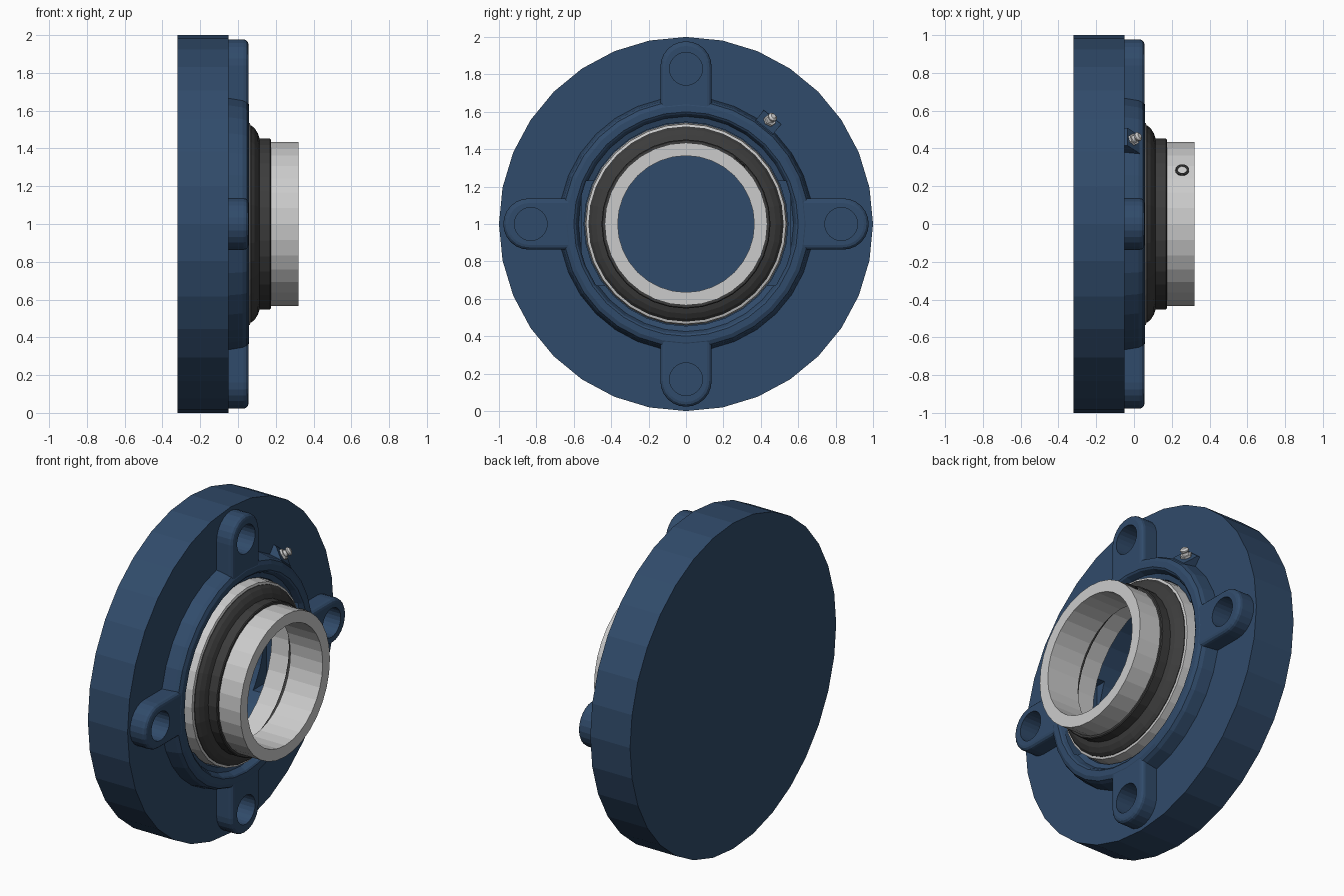
import bpy, bmesh
from math import sin, cos, pi, radians
from mathutils import Matrix, Vector

if "Cube" in bpy.data.objects:
    bpy.data.objects.remove(bpy.data.objects["Cube"])

CENTRE = Matrix.Translation((0, 0, 1))


def material(name, rgb):
    m = bpy.data.materials.new(name)
    m.diffuse_color = (*rgb, 1)
    m.use_nodes = True
    m.node_tree.nodes["Principled BSDF"].inputs["Base Color"].default_value = m.diffuse_color
    return m


BLUE = material("blue_paint", (0.03, 0.07, 0.145))
DARK = material("dark_rubber", (0.045, 0.045, 0.045))


def finish(name, bm, mat=None, matrix=CENTRE):
    bmesh.ops.remove_doubles(bm, verts=bm.verts, dist=1e-5)
    bmesh.ops.recalc_face_normals(bm, faces=bm.faces)
    bm.transform(matrix)
    me = bpy.data.meshes.new(name)
    bm.to_mesh(me)
    bm.free()
    ob = bpy.data.objects.new(name, me)
    bpy.context.collection.objects.link(ob)
    if mat:
        me.materials.append(mat)
    return ob


def lathe(name, profile, mat=None, seg=32, matrix=CENTRE):
    """Spin a closed (x, radius) profile round the x axis."""
    bm = bmesh.new()
    rings = [[bm.verts.new((x, r * sin(2 * pi * i / seg), r * cos(2 * pi * i / seg)))
              for x, r in profile] for i in range(seg)]
    n = len(profile)
    for i in range(seg):
        a, b = rings[i], rings[(i + 1) % seg]
        for j in range(n):
            k = (j + 1) % n
            if profile[j][1] == 0 and profile[k][1] == 0:
                continue
            if profile[j][1] == 0:
                bm.faces.new((a[j], a[k], b[k]))
            elif profile[k][1] == 0:
                bm.faces.new((a[j], a[k], b[j]))
            else:
                bm.faces.new((a[j], a[k], b[k], b[j]))
    return finish(name, bm, mat, matrix)


def box(name, x0, x1, y0, y1, z0, z1, mat=None, matrix=CENTRE):
    bm = bmesh.new()
    bmesh.ops.create_cube(bm, size=1)
    for v in bm.verts:
        v.co = ((x0 + x1) / 2 + v.co.x * (x1 - x0),
                (y0 + y1) / 2 + v.co.y * (y1 - y0),
                (z0 + z1) / 2 + v.co.z * (z1 - z0))
    return finish(name, bm, mat, matrix)


def cut(target, cutter):
    mod = target.modifiers.new("cut", 'BOOLEAN')
    mod.operation = 'DIFFERENCE'
    mod.solver = 'EXACT'
    mod.object = cutter
    bpy.context.view_layer.objects.active = target
    bpy.ops.object.modifier_apply(modifier="cut")


def along(angle, x, radius, tilt=0):
    """Local x axis points radially out at an angle from z, leaning to +x by tilt."""
    radial = Vector((0, sin(angle), cos(angle)))
    d = radial * cos(tilt) + Vector((1, 0, 0)) * sin(tilt)
    rot = d.to_track_quat('X', 'Z').to_matrix().to_4x4()
    return CENTRE @ Matrix.Translation(radial * radius + Vector((x, 0, 0))) @ rot


# Round flange with raised hub and stepped bore, closed at the back
flange = lathe("flange_housing", [
    (-0.32, 0), (-0.32, 1), (-0.05, 1), (-0.05, 0.68), (0.025, 0.668),
    (0.047, 0.657), (0.057, 0.635), (0.057, 0.6), (0.05, 0.59),
    (0.015, 0.575), (0.005, 0.545), (-0.305, 0.545), (-0.305, 0)], BLUE)

# Loading slots either side of the bore
slot = box("slot_cutter", -0.2, 0.03, -0.56, 0.56, -0.33, 0.23)
cut(flange, slot)
bpy.data.objects.remove(slot)

# Four bolt lugs with rounded ends and bolt holes
for i, side in enumerate(("top", "right", "bottom", "left")):
    turn = CENTRE @ Matrix.Rotation(i * pi / 2, 4, 'X')
    bm = bmesh.new()
    w, reach = 0.137, 0.84
    outline = [(-w, 0.62)]
    outline += [(-w * cos(pi * k / 12), reach + w * sin(pi * k / 12)) for k in range(13)]
    outline += [(w, 0.62)]
    base = bm.faces.new([bm.verts.new((-0.06, y, z)) for y, z in outline])
    ext = bmesh.ops.extrude_face_region(bm, geom=[base])
    top = [v for v in ext["geom"] if isinstance(v, bmesh.types.BMVert)]
    bmesh.ops.translate(bm, verts=top, vec=(0.115, 0, 0))
    rim = [e for e in bm.edges if all(v.co.x > 0 for v in e.verts)
           and not all(v.co.z < 0.63 for v in e.verts)]
    bmesh.ops.bevel(bm, geom=rim, offset=0.025, segments=3, profile=0.5, affect='EDGES')
    lug = finish(side + "_bolt_lug", bm, BLUE, turn)
    hole = lathe("hole_cutter", [(-0.305, 0), (-0.305, 0.088), (0.2, 0.088), (0.2, 0)],
                 seg=24, matrix=turn @ Matrix.Translation((0, 0, 0.83)))
    cut(lug, hole)
    cut(flange, hole)
    bpy.data.objects.remove(hole)

# Insert bearing: outer race, seal and flinger, inner race
lathe("outer_race", [(-0.12, 0.5), (-0.12, 0.525), (-0.02, 0.542), (0.062, 0.535),
                     (0.066, 0.522), (0.055, 0.5)])
lathe("seal_flinger", [(0.045, 0.43), (0.045, 0.522), (0.07, 0.522), (0.088, 0.507),
                       (0.105, 0.48), (0.114, 0.452), (0.17, 0.452), (0.175, 0.447),
                       (0.175, 0.43)], DARK)
lathe("inner_race", [(0.1, 0.365), (0.1, 0.435), (0.32, 0.435), (0.32, 0.365)])

# Set screw in the inner race
screw = along(radians(41), 0.255, 0.425)
lathe("set_screw_rim", [(0, 0.024), (0, 0.037), (0.014, 0.037), (0.017, 0.031),
                        (0.014, 0.024)], DARK, 20, screw)
lathe("set_screw_socket", [(0, 0), (0, 0.025), (0.011, 0.025), (0.011, 0)], None, 20, screw)

# Sloped boss carrying the grease nipple
a = radians(39)
boss = CENTRE @ Matrix.Rotation(-a, 4, 'X')
bm = bmesh.new()
tri = [(-0.055, 0.64), (-0.055, 0.735), (-0.035, 0.735), (0.03, 0.668), (0.03, 0.64)]
face = bm.faces.new([bm.verts.new((x, -0.06, z)) for x, z in tri])
ext = bmesh.ops.extrude_face_region(bm, geom=[face])
bmesh.ops.translate(bm, vec=(0, 0.12, 0),
                    verts=[v for v in ext["geom"] if isinstance(v, bmesh.types.BMVert)])
finish("nipple_boss", bm, BLUE, boss)
nipple = along(a, -0.01, 0.703, radians(45))
lathe("nipple_hex", [(-0.005, 0), (-0.005, 0.034), (0.018, 0.034), (0.018, 0)], None, 6, nipple)
lathe("nipple_tip", [(0.01, 0), (0.01, 0.024), (0.026, 0.018), (0.034, 0.018),
                     (0.04, 0.025), (0.048, 0.025), (0.058, 0.014), (0.058, 0)],
      None, 16, nipple)
